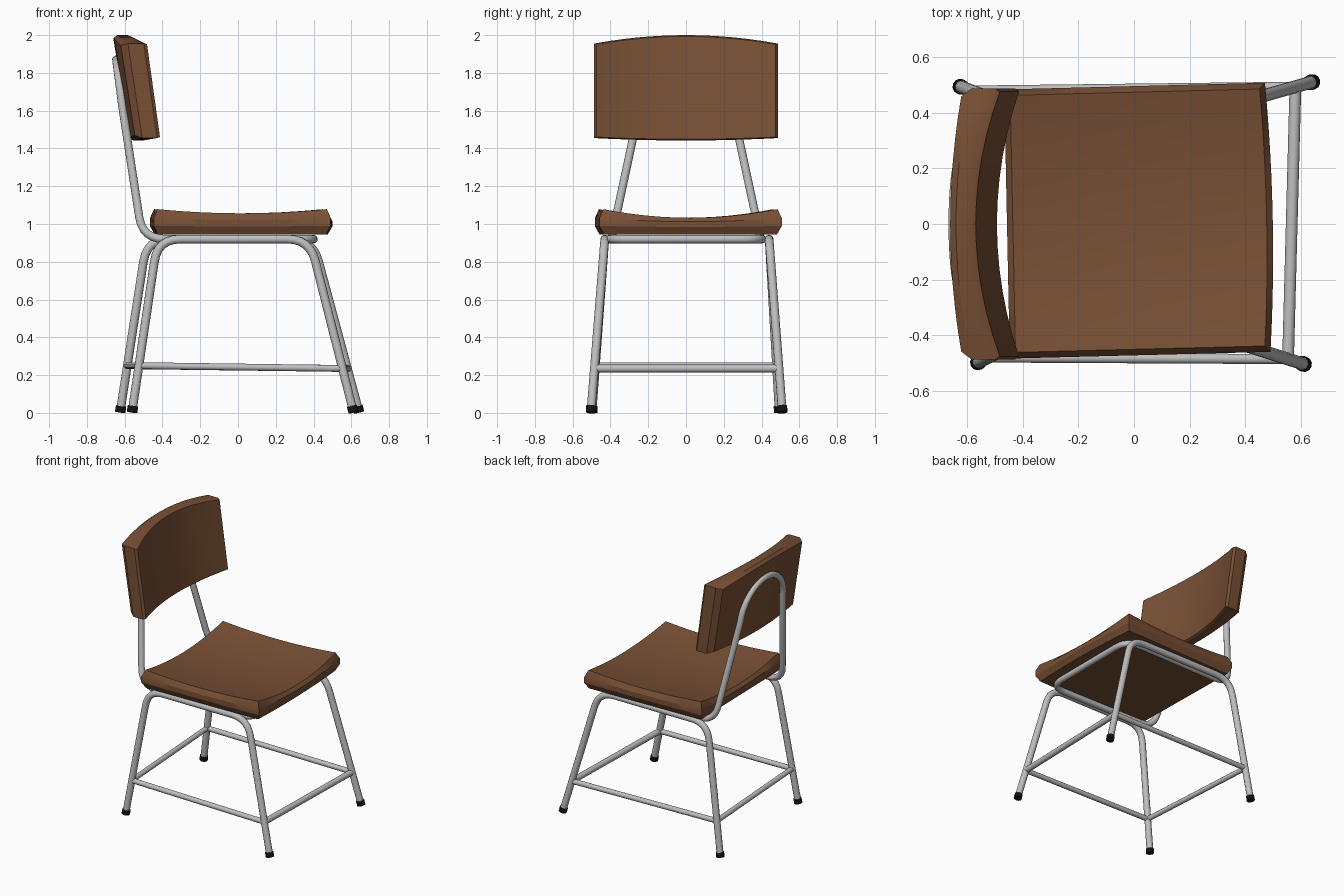
import bpy, bmesh, math
from mathutils import Vector

if "Cube" in bpy.data.objects:
    bpy.data.objects.remove(bpy.data.objects["Cube"])


def material(name, rgb):
    m = bpy.data.materials.new(name)
    m.diffuse_color = (*rgb, 1)
    m.use_nodes = True
    m.node_tree.nodes["Principled BSDF"].inputs["Base Color"].default_value = m.diffuse_color
    return m


BROWN = material("brown wood", (0.19, 0.08, 0.036))
STEEL = material("grey steel", (0.52, 0.52, 0.52))
BLACK = material("black rubber", (0.006, 0.006, 0.006))


def fillet(points, radius, closed=False, steps=6):
    """Round the corners of a path with quadratic arcs."""
    pts = [Vector(p) for p in points]
    out = []
    for i, p in enumerate(pts):
        if not closed and i in (0, len(pts) - 1):
            out.append(p)
            continue
        a, b = pts[i - 1] - p, pts[(i + 1) % len(pts)] - p
        s = p + a.normalized() * min(radius, a.length * 0.48)
        e = p + b.normalized() * min(radius, b.length * 0.48)
        for k in range(steps + 1):
            t = k / steps
            out.append(s * (1 - t) ** 2 + p * 2 * t * (1 - t) + e * t * t)
    return out


def tube(name, pts, r, closed=False, mat=STEEL):
    cu = bpy.data.curves.new(name, 'CURVE')
    cu.dimensions = '3D'
    cu.bevel_depth = r
    cu.bevel_resolution = 4
    cu.use_fill_caps = True
    sp = cu.splines.new('POLY')
    sp.points.add(len(pts) - 1)
    for q, p in zip(sp.points, pts):
        q.co = (*p, 1)
    sp.use_cyclic_u = closed
    cu.materials.append(mat)
    ob = bpy.data.objects.new(name, cu)
    bpy.context.collection.objects.link(ob)
    bpy.ops.object.select_all(action='DESELECT')
    ob.select_set(True)
    bpy.context.view_layer.objects.active = ob
    bpy.ops.object.convert(target='MESH')
    bpy.ops.object.shade_smooth_by_angle(angle=math.radians(40))


def pad(name, shape, layers, n=12):
    """Cushion-like slab: two curved grids joined by perimeter rings."""
    bm = bmesh.new()
    ticks = [-1 + 2 * i / n for i in range(n + 1)]
    edge = ([(i, 0) for i in range(n)] + [(n, j) for j in range(n)] +
            [(i, n) for i in range(n, 0, -1)] + [(0, j) for j in range(n, 0, -1)])
    rings = []
    for li, (s, w) in enumerate(layers):
        cap = li in (0, len(layers) - 1)
        cells = [(i, j) for i in range(n + 1) for j in range(n + 1)] if cap else edge
        g = {c: bm.verts.new(shape(ticks[c[0]] * s, ticks[c[1]] * s, w)) for c in cells}
        if cap:
            for i in range(n):
                for j in range(n):
                    bm.faces.new((g[i, j], g[i + 1, j], g[i + 1, j + 1], g[i, j + 1]))
        rings.append([g[c] for c in edge])
    for a, b in zip(rings, rings[1:]):
        for k in range(len(edge)):
            m = (k + 1) % len(edge)
            bm.faces.new((a[k], a[m], b[m], b[k]))
    bmesh.ops.recalc_face_normals(bm, faces=bm.faces[:])
    me = bpy.data.meshes.new(name)
    bm.to_mesh(me)
    bm.free()
    me.materials.append(BROWN)
    ob = bpy.data.objects.new(name, me)
    bpy.context.collection.objects.link(ob)
    bpy.ops.object.select_all(action='DESELECT')
    ob.select_set(True)
    bpy.context.view_layer.objects.active = ob
    bpy.ops.object.shade_smooth_by_angle(angle=math.radians(28))


# Seat: dished top, flat underside, slightly bowed front edge
def seat_shape(u, v, w):
    dip = 0.05 * (1 - v * v) + 0.024 * (1 - u * u)
    x = 0.012 + 0.468 * u - 0.01 * v
    if u > 0:
        x += 0.018 * (1 - v * v) * u
    y = 0.012 + 0.483 * v + 0.012 * u
    z = 0.945 + 0.14 * w - dip * w * w
    return (x, y, z)


pad("seat", seat_shape, [(0.955, 1), (1, 0.62), (1, 0.32), (0.95, 0)])


# Backrest: leaning pad, hollow towards the sitter, arched top
def back_shape(u, v, w):
    c = 1 - u * u
    lo, hi = 1.455 - 0.013 * c, 1.955 + 0.045 * c
    z = lo + (hi - lo) * (v + 1) / 2
    front = -0.408 - 0.14 * (z - 1.455) - 0.085 * c
    rear = -0.54 - 0.155 * (z - 1.455) - 0.038 * c
    return (rear + (front - rear) * w, 0.487 * u, z)


pad("backrest", back_shape, [(0.975, 1), (1, 0.85), (1, 0.25), (0.94, 0)])

# Side frames: rear foot, rear top corner, front top corner, front foot
frames = {
    "left": [(-0.56, -0.497, 0.01), (-0.425, -0.43, 0.92), (0.38, -0.43, 0.92), (0.61, -0.503, 0.01)],
    "right": [(-0.623, 0.493, 0.01), (-0.482, 0.44, 0.92), (0.395, 0.44, 0.92), (0.64, 0.51, 0.01)],
}
for side, pts in frames.items():
    tube(side + "_leg_frame", fillet(pts, 0.12), 0.023)
    # Rubber foot caps
    for end, i, j in (("rear", 0, 1), ("front", 3, 2)):
        p, q = Vector(pts[i]), Vector(pts[j])
        d = (q - p) / (q.z - p.z)
        tube(f"{side}_{end}_foot", [p - d * 0.007, p + d * 0.026], 0.028, mat=BLACK)


def on_leg(side, i, j, z):
    p, q = Vector(frames[side][i]), Vector(frames[side][j])
    return p.lerp(q, (z - p.z) / (q.z - p.z))


# Lower stretchers between the legs
for side in frames:
    tube(side + "_stretcher", [on_leg(side, 0, 1, 0.25), on_leg(side, 3, 2, 0.235)], 0.018)
tube("front_stretcher", [on_leg("left", 3, 2, 0.235), on_leg("right", 3, 2, 0.235)], 0.021)
tube("rear_stretcher", [on_leg("left", 0, 1, 0.25), on_leg("right", 0, 1, 0.25)], 0.018)

# Back hoop: closed loop running under the seat and up behind the backrest
side_pts = [(0.40, 0.405, 0.92), (-0.505, 0.395, 0.92), (-0.612, 0.245, 1.62)]
low = fillet([(0.40, 0, 0.92)] + side_pts[:2] + [side_pts[2]], 0.12)
arch = []
for k in range(1, 9):
    a = math.radians(90 * k / 8)
    z = 1.62 + 0.25 * math.sin(a)
    arch.append(Vector((-0.612 - 0.13 * (z - 1.62), 0.245 * math.cos(a), z)))
half = low + arch
mirrored = [Vector((p.x, -p.y, p.z)) for p in reversed(half[1:-1])]
tube("back_hoop", half + mirrored, 0.022, closed=True)
